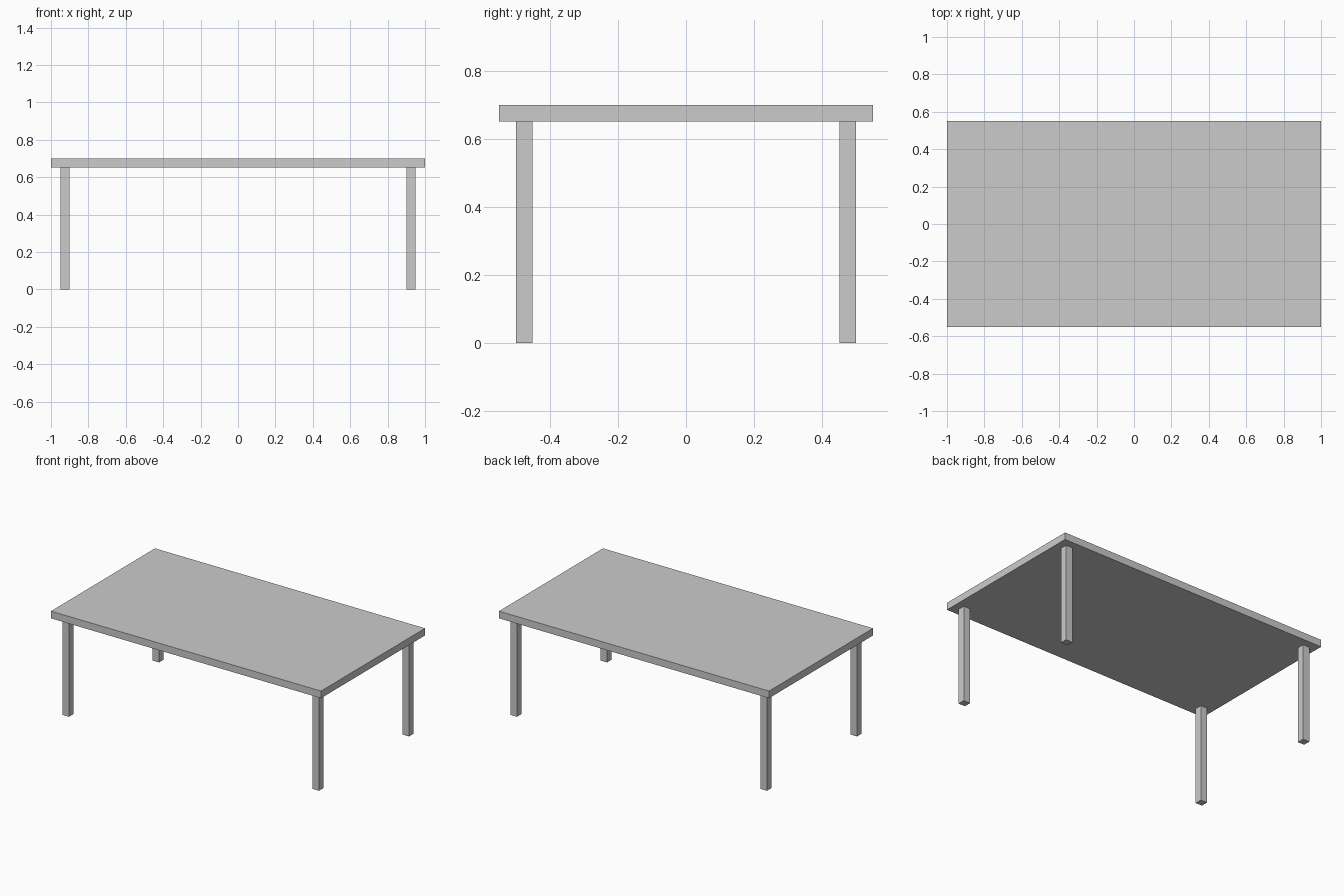
import bpy

# Remove the default cube only
cube = bpy.data.objects.get("Cube")
if cube:
    bpy.data.objects.remove(cube, do_unlink=True)

# Main proportions
LENGTH, WIDTH, HEIGHT = 2.0, 1.1, 0.70
THICK = 0.048     # tabletop thickness and leg side
INSET = 0.05      # gap from tabletop edge to leg

# Single light grey material
grey = bpy.data.materials.new("light_grey")
grey.use_nodes = True
colour = (0.6, 0.6, 0.6, 1)
grey.diffuse_color = colour
grey.node_tree.nodes["Principled BSDF"].inputs["Base Color"].default_value = colour


def box(name, centre, size):
    bpy.ops.mesh.primitive_cube_add(size=1, location=centre)
    obj = bpy.context.object
    obj.name = name
    obj.scale = size
    bpy.ops.object.transform_apply(location=False, rotation=False, scale=True)
    obj.data.materials.append(grey)
    return obj


# Tabletop slab
box("tabletop", (0, 0, HEIGHT - THICK / 2), (LENGTH, WIDTH, THICK))

# Four square legs, inset from the corners
leg_height = HEIGHT - THICK
leg_x = LENGTH / 2 - INSET - THICK / 2
leg_y = WIDTH / 2 - INSET - THICK / 2
for side, sx in (("left", 1), ("right", -1)):
    for end, sy in (("front", -1), ("back", 1)):
        box(f"{end}_{side}_leg", (sx * leg_x, sy * leg_y, leg_height / 2),
            (THICK, THICK, leg_height))
